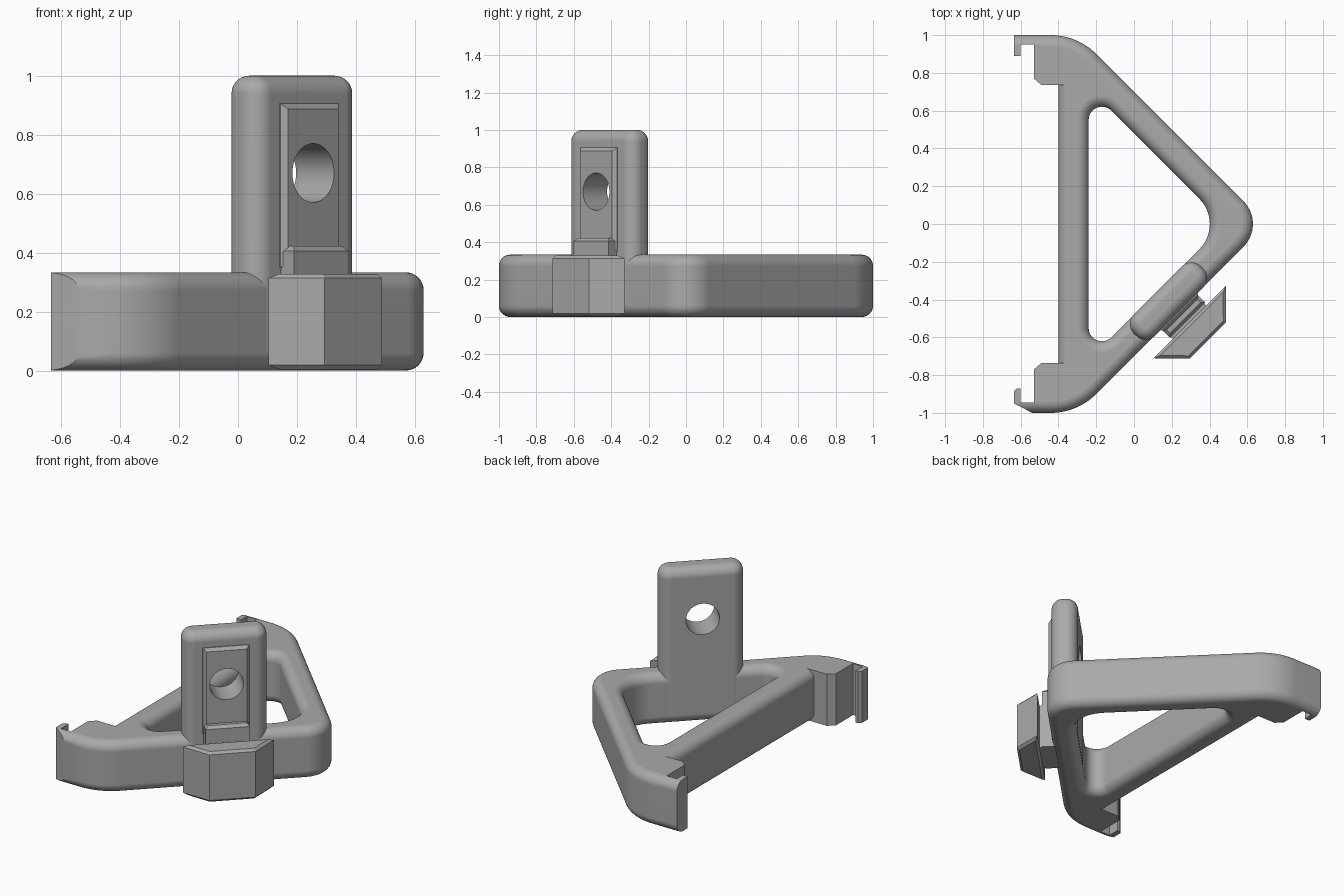
import bpy, bmesh, math
from mathutils import Vector

if "Cube" in bpy.data.objects:
    bpy.data.objects.remove(bpy.data.objects["Cube"])

grey = bpy.data.materials.new("plain grey")
grey.use_nodes = True
COLOUR = (0.4, 0.4, 0.4, 1)
grey.diffuse_color = COLOUR
grey.node_tree.nodes["Principled BSDF"].inputs["Base Color"].default_value = COLOUR

HEIGHT = 0.333
ROUND = 0.06
TURN = math.radians(45)     # the post side stands on the slanted arm
MID = -0.159                # middle of the post along that arm


def outline(corners, steps=14):
    """Convex corners (x, y, radius) -> list of (point, outward direction)."""
    result = []
    count = len(corners)
    for i, (x, y, r) in enumerate(corners):
        p = Vector((x, y))
        a = (Vector(corners[i - 1][:2]) - p).normalized()
        b = (Vector(corners[(i + 1) % count][:2]) - p).normalized()
        half = a.angle(b) / 2
        inward = (a + b).normalized() / math.sin(half)
        if r == 0:
            result.append((p, -inward))
            continue
        centre = p + inward * r
        start = (p + a * r / math.tan(half) - centre).normalized()
        end = (p + b * r / math.tan(half) - centre).normalized()
        for k in range(steps + 1):
            d = start.slerp(end, k / steps)
            result.append((centre + d * r, d))
    return result


def loft(name, shape, profile, axis="z", turn=0.0):
    """Stack rings of a shape; profile is a list of (height, inset)."""
    bm = bmesh.new()
    rings = []
    for h, inset in profile:
        pts = [p - n * inset for p, n in shape]
        rings.append([bm.verts.new((q.x, q.y, h) if axis == "z" else (q.x, -h, q.y))
                      for q in pts])
    for low, high in zip(rings, rings[1:]):
        for i in range(len(low)):
            bm.faces.new((low[i - 1], low[i], high[i], high[i - 1]))
    bm.faces.new(rings[0])
    bm.faces.new(rings[-1])
    bmesh.ops.recalc_face_normals(bm, faces=bm.faces[:])
    mesh = bpy.data.meshes.new(name)
    bm.to_mesh(mesh)
    bm.free()
    obj = bpy.data.objects.new(name, mesh)
    bpy.context.collection.objects.link(obj)
    obj.rotation_euler.z = turn
    mesh.materials.append(grey)
    return obj


def plain(points):
    return [(Vector(p), Vector((0, 0))) for p in points]


def rounded(sign=1, steps=8):
    """Profile with rounded lower and upper rims."""
    low = []
    for k in range(steps + 1):
        t = math.pi / 2 * k / steps
        low.append((ROUND * (1 - math.cos(t)), sign * ROUND * (1 - math.sin(t))))
    return low + [(HEIGHT - z, d) for z, d in reversed(low)]


def cut(obj, cutter):
    bpy.context.view_layer.objects.active = obj
    mod = obj.modifiers.new("cut", "BOOLEAN")
    mod.operation = "DIFFERENCE"
    mod.solver = "EXACT"
    mod.object = cutter
    bpy.ops.object.modifier_apply(modifier=mod.name)


def drop(*cutters):
    for c in cutters:
        bpy.data.objects.remove(c)


# Triangular frame with a rounded opening
frame = loft("frame", outline([(-0.8, -1, 0.08), (-0.30, -1, 0.34), (0.70, 0, 0.17),
                               (-0.30, 1, 0.34), (-0.8, 1, 0.08)]), rounded())
opening = loft("opening_cutter", outline([(-0.24, -0.72, 0.07), (0.48, 0, 0.19),
                                          (-0.24, 0.72, 0.07)]),
               [(-0.1, -ROUND)] + rounded(-1) + [(HEIGHT + 0.1, -ROUND)])

# Back bar face, with its two long edges rounded over
bar = [(-1, -0.1), (-0.40 + ROUND, -0.1)]
bar += [(-0.40 + d, z) for z, d in rounded()]
bar += [(-0.40 + ROUND, HEIGHT + 0.1), (-1, HEIGHT + 0.1)]
bar_cut = loft("bar_cutter", plain(bar), [(-0.735, 0), (0.735, 0)], axis="y")

# Hooks at the two ends of the back
tall = [(-0.1, 0), (HEIGHT + 0.1, 0)]
upper = loft("upper_hook_cutter", plain([
    (-1, 1.1), (-0.635, 1.1), (-0.635, 0.89), (-0.60, 0.89), (-0.60, 0.95), (-0.53, 0.95),
    (-0.53, 0.77), (-0.49, 0.735), (-0.49, 0.6), (-1, 0.6)]), tall)
lower = loft("lower_hook_cutter", plain([
    (-1, -1.1), (-0.50, -1.1), (-0.50, -1.02), (-0.635, -0.95), (-0.635, -0.885),
    (-0.62, -0.87), (-0.60, -0.87), (-0.60, -0.945), (-0.53, -0.945), (-0.53, -0.77),
    (-0.49, -0.735), (-0.49, -0.6), (-1, -0.6)]), tall)
for cutter in (opening, bar_cut, upper, lower):
    cut(frame, cutter)
drop(opening, bar_cut, upper, lower)


def block(u, v0, v1, r=0.0):
    """Rectangle centred on the post, half width u, from depth v0 to v1."""
    return outline([(MID - u, -v1, r), (MID + u, -v1, r), (MID + u, -v0, r), (MID - u, -v0, r)])


# Upright post with rounded edges
top = [(z + 1 - HEIGHT, d) for z, d in rounded()[9:]]
post = loft("post", block(0.251, 0.338, 0.497, 0.07), [(ROUND, 0)] + top, turn=TURN)

# Raised chamfered plate on the post
u = 0.138
plate = loft("post_plate", outline([(MID - u, 0.35, 0), (MID + u, 0.35, 0),
                                    (MID + u, 0.905, 0), (MID - u, 0.905, 0)]),
             [(0.48, 0), (0.502, 0), (0.52, 0.018)], axis="y", turn=TURN)

# Round hole through post and plate
bpy.ops.mesh.primitive_cylinder_add(
    vertices=48, radius=0.1, depth=0.6, rotation=(math.pi / 2, 0, TURN),
    location=((MID + 0.42) * math.cos(TURN), (MID - 0.42) * math.sin(TURN), 0.67))
drill = bpy.context.object
cut(post, drill)
cut(plate, drill)
drop(drill)

# Neck joining the post to the front clip
neck = loft("neck", block(0.132, 0.46, 0.56), [(0.02, 0), (0.405, 0), (0.422, 0.017)], turn=TURN)
bridge = loft("neck_bridge", block(0.125, 0.50, 0.62), [(0.02, 0), (0.31, 0)], turn=TURN)

# Faceted front clip
clip = loft("front_clip", outline([
    (MID - 0.27, -0.576, 0), (MID - 0.137, -0.712, 0),
    (MID + 0.137, -0.712, 0), (MID + 0.27, -0.576, 0)]),
    [(0.004, 0.015), (0.019, 0), (0.313, 0), (0.328, 0.015)], turn=TURN)

# Smooth the rounded parts, keep the crisp edges
for obj in (frame, post, plate, neck, bridge, clip):
    bpy.ops.object.select_all(action="DESELECT")
    obj.select_set(True)
    bpy.context.view_layer.objects.active = obj
    bpy.ops.object.shade_smooth_by_angle(angle=math.radians(28))
    weighted = obj.modifiers.new("weighted normals", "WEIGHTED_NORMAL")
    weighted.keep_sharp = True
